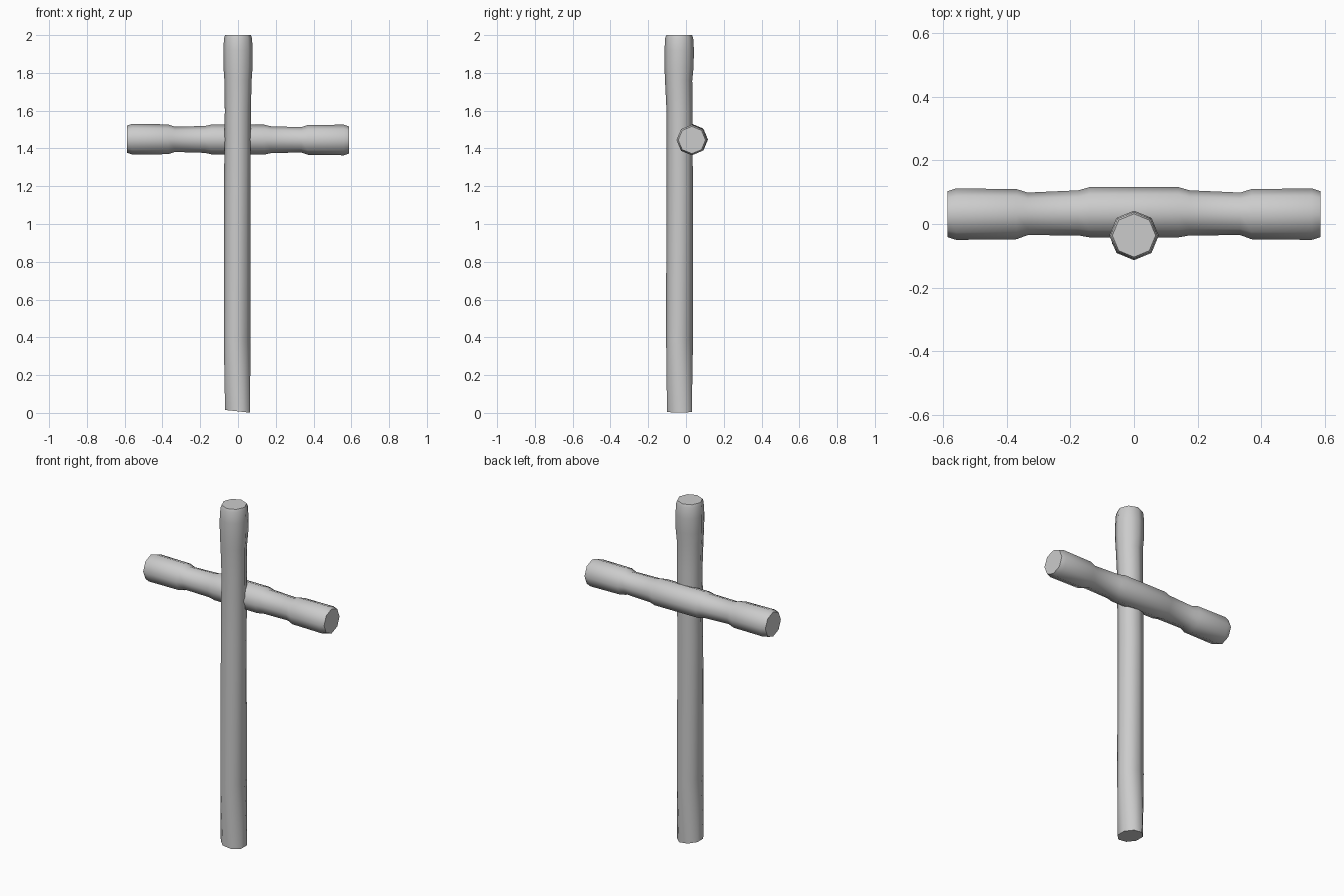
import bpy, bmesh, math
from mathutils import Vector

cube = bpy.data.objects.get("Cube")
if cube:
    bpy.data.objects.remove(cube, do_unlink=True)

SIDES = 8
grey = bpy.data.materials.new("plain grey")
grey.use_nodes = True
colour = (0.6, 0.6, 0.6, 1)
grey.diffuse_color = colour
grey.node_tree.nodes["Principled BSDF"].inputs["Base Color"].default_value = colour


def log(name, rings, u, v, tilt=0.0):
    """Loft eight-sided rings of (centre, radius, twist in degrees) and cap both ends."""
    bm = bmesh.new()
    loops = []
    for centre, radius, twist in rings:
        loop = []
        for i in range(SIDES):
            a = math.tau * i / SIDES + math.radians(twist)
            loop.append(bm.verts.new(centre + radius * (math.cos(a) * u + math.sin(a) * v)))
        loops.append(loop)
    # slanted saw cut on the first end
    for vert in loops[0]:
        vert.co.z -= tilt * vert.co.x
    for a, b in zip(loops, loops[1:]):
        for i in range(SIDES):
            j = (i + 1) % SIDES
            bm.faces.new((a[i], a[j], b[j], b[i]))
    bm.faces.new(loops[0][::-1])
    bm.faces.new(loops[-1])
    bmesh.ops.recalc_face_normals(bm, faces=bm.faces)
    mesh = bpy.data.meshes.new(name)
    bm.to_mesh(mesh)
    bm.free()
    mesh.materials.append(grey)
    obj = bpy.data.objects.new(name, mesh)
    bpy.context.collection.objects.link(obj)
    bpy.ops.object.select_all(action="DESELECT")
    obj.select_set(True)
    bpy.context.view_layer.objects.active = obj
    bpy.ops.object.shade_smooth_by_angle(angle=math.radians(50))
    return obj


X, Y, Z = Vector((1, 0, 0)), Vector((0, 1, 0)), Vector((0, 0, 1))

# Upright post: height, x, y, radius, twist
post = [(0.008, -0.003, -0.035, 0.071, 22.5), (0.38, -0.004, -0.034, 0.071, 0),
        (1.2, -0.004, -0.034, 0.070, 0), (1.6, -0.001, -0.034, 0.069, 0),
        (1.76, 0, -0.039, 0.072, 0), (1.83, 0, -0.037, 0.077, 0),
        (1.92, 0, -0.036, 0.078, 0), (1.985, 0, -0.036, 0.074, 0),
        (2.0, 0, -0.036, 0.068, 0)]
log("upright_post", [(Vector((x, y, z)), r, t) for z, x, y, r, t in post], X, Y, 0.11)

# Crossbeam: distance from the middle, y, radius, mirrored to both sides
half = [(0.14, 0.037, 0.079), (0.175, 0.035, 0.071), (0.335, 0.032, 0.067),
        (0.37, 0.031, 0.079), (0.56, 0.031, 0.081), (0.588, 0.031, 0.072)]
beam = [(-d, y, r) for d, y, r in reversed(half)] + half
log("crossbeam", [(Vector((x, y, 1.447 - 0.004 * x)), r, 0) for x, y, r in beam], Y, Z)
